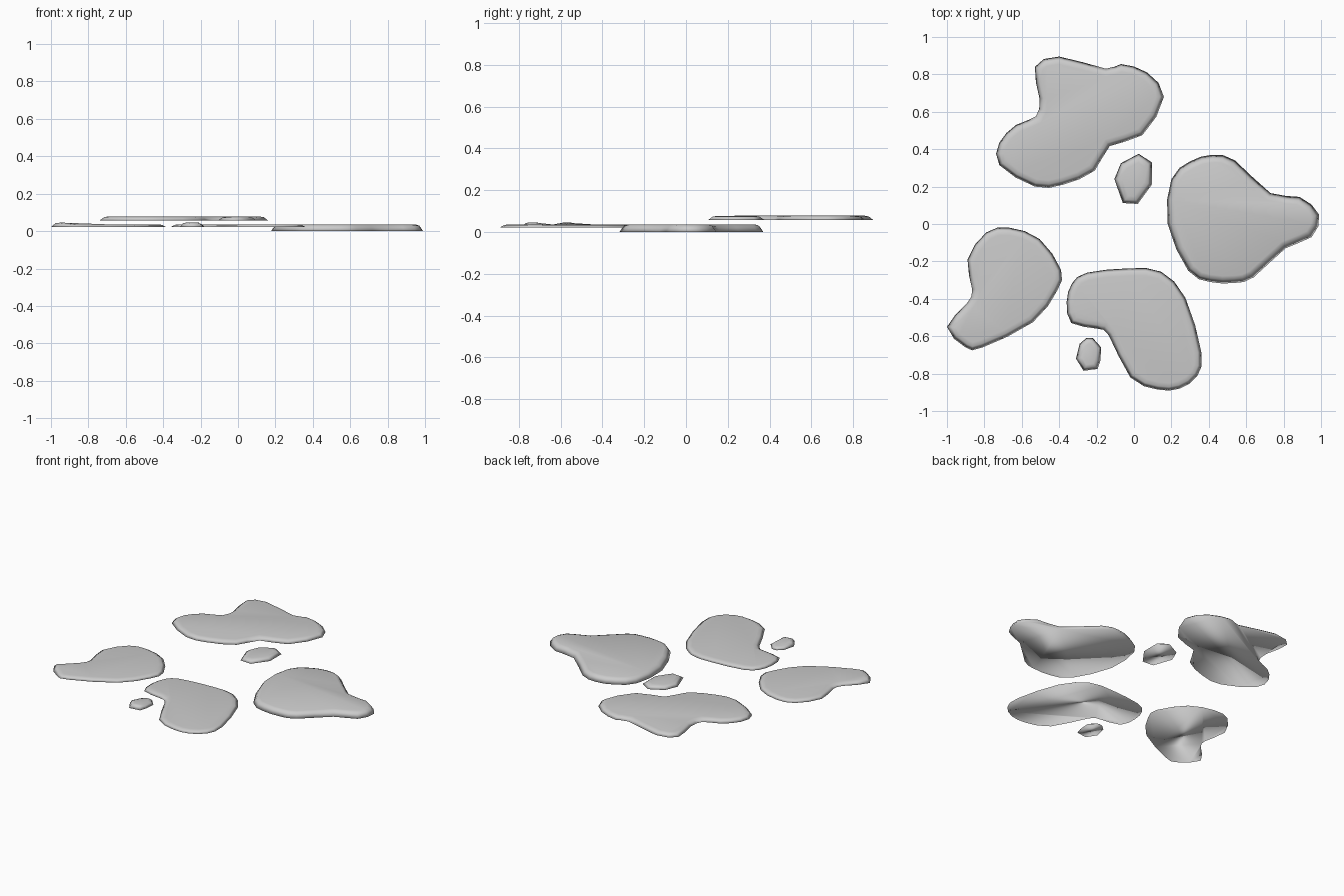
import bpy, bmesh
from mathutils import Vector

if "Cube" in bpy.data.objects:
    bpy.data.objects.remove(bpy.data.objects["Cube"])


def smooth_loop(pts):
    """Closed Catmull-Rom outline: adds one rounded point between each pair."""
    n = len(pts)
    out = []
    for i in range(n):
        a, b, c, d = pts[i - 1], pts[i], pts[(i + 1) % n], pts[(i + 2) % n]
        out += [b, (9 * (b + c) - a - d) / 16]
    return out


def inset_loop(pts, dist):
    """Offset a clockwise outline inwards by an even distance."""
    out = []
    n = len(pts)
    for i, p in enumerate(pts):
        e1 = (p - pts[i - 1]).normalized()
        e2 = (pts[(i + 1) % n] - p).normalized()
        n1, n2 = Vector((e1.y, -e1.x)), Vector((e2.y, -e2.x))
        out.append(p + (n1 + n2) * (dist / (1 + n1.dot(n2))))
    return out


def puddle(name, pts, z0, z1, rim=0.02, rounded=True, bump=None):
    """Flat slab with a sloped rim and soft shoulder, from a clockwise plan outline."""
    outline = [Vector(q) for q in pts]
    if rounded:
        outline = smooth_loop(outline)
    bm = bmesh.new()
    rings = []
    for dist, z in ((0, z0), (rim, z0 + (z1 - z0) * 0.8), (rim * 2, z1)):
        ring = []
        for q in inset_loop(outline, dist):
            # small raised lip where the liquid curls up
            lip = 0.009 if bump and dist and (q - Vector(bump[:2])).length < bump[2] else 0
            ring.append(bm.verts.new((q.x, q.y, z + lip)))
        rings.append(ring)
    # sloped rim and shoulder
    n = len(outline)
    for lo, hi in zip(rings, rings[1:]):
        for i in range(n):
            j = (i + 1) % n
            bm.faces.new((lo[i], lo[j], hi[j], hi[i]))
    # underside and top
    bm.faces.new(rings[0])
    bm.faces.new(rings[-1])
    bmesh.ops.recalc_face_normals(bm, faces=bm.faces[:])
    for f in bm.faces:
        f.smooth = True
    me = bpy.data.meshes.new(name)
    bm.to_mesh(me)
    bm.free()
    ob = bpy.data.objects.new(name, me)
    bpy.context.collection.objects.link(ob)


# large puddles
puddle("back_puddle", [
    (-.53, .84), (-.40, .895), (-.15, .83), (-.07, .855), (.07, .81), (.16, .68),
    (.045, .475), (-.13, .417), (-.21, .285), (-.38, .21), (-.53, .2), (-.72, .315),
    (-.72, .435), (-.63, .53), (-.525, .575), (-.505, .67)], .058, .078)

puddle("right_puddle", [
    (.2, .24), (.3, .335), (.42, .37), (.54, .34), (.73, .165), (.885, .145),
    (.99, .05), (.95, -.07), (.81, -.13), (.64, -.285), (.54, -.315),
    (.405, -.31), (.29, -.25), (.18, .0)], 0, .036)

puddle("left_puddle", [
    (-.89, -.19), (-.79, -.045), (-.665, -.02), (-.505, -.08), (-.39, -.245),
    (-.41, -.355), (-.54, -.525), (-.81, -.66), (-.9, -.66), (-1, -.55),
    (-.89, -.42), (-.865, -.35)], .021, .036, bump=(-.97, -.55, .06))

puddle("front_puddle", [
    (-.36, -.415), (-.33, -.315), (-.25, -.26), (-.025, -.237), (.145, -.255),
    (.275, -.395), (.36, -.685), (.34, -.81), (.245, -.88), (.125, -.885),
    (-.02, -.82), (-.135, -.595), (-.195, -.56), (-.335, -.53)], .021, .036)

# droplets
puddle("back_droplet", [
    (-.105, .24), (-.07, .325), (.025, .375), (.095, .33), (.095, .21),
    (.02, .107), (-.06, .112)], .058, .077, rounded=False)

puddle("front_droplet", [
    (-.31, -.72), (-.29, -.64), (-.255, -.61), (-.22, -.61), (-.175, -.66),
    (-.18, -.73), (-.195, -.775), (-.27, -.785)],
    .021, .036, rim=.015, rounded=False, bump=(-.26, -.75, .06))
